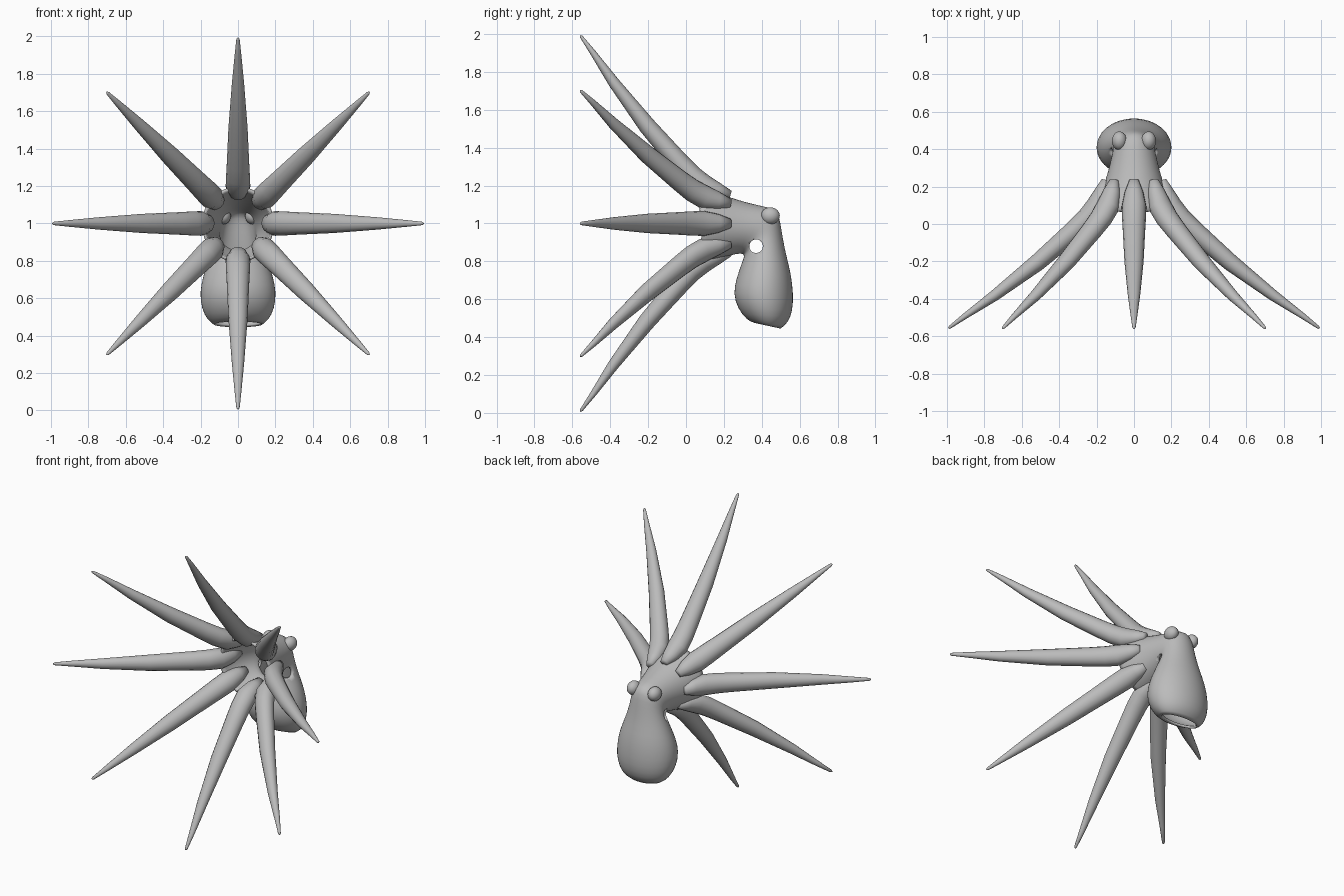
import bpy, bmesh, math
from mathutils import Vector, Matrix

cube = bpy.data.objects.get("Cube")
if cube:
    bpy.data.objects.remove(cube)

grey = bpy.data.materials.new("plain grey")
grey.use_nodes = True
COLOUR = (0.5, 0.5, 0.5, 1)
grey.diffuse_color = COLOUR
grey.node_tree.nodes["Principled BSDF"].inputs["Base Color"].default_value = COLOUR


def finish(name, bm):
    bmesh.ops.recalc_face_normals(bm, faces=bm.faces)
    mesh = bpy.data.meshes.new(name)
    bm.to_mesh(mesh)
    bm.free()
    mesh.materials.append(grey)
    mesh.shade_smooth()
    obj = bpy.data.objects.new(name, mesh)
    bpy.context.collection.objects.link(obj)
    return obj


def loft(name, rings, sides, capped):
    """Skin a list of (centre, half axis u, half axis v) ellipses."""
    bm = bmesh.new()
    loops = []
    for c, u, v in rings:
        angles = [2 * math.pi * i / sides for i in range(sides)]
        loops.append([bm.verts.new(c + u * math.cos(a) + v * math.sin(a)) for a in angles])
    for a, b in zip(loops, loops[1:]):
        for i in range(sides):
            j = (i + 1) % sides
            bm.faces.new((a[i], a[j], b[j], b[i]))
    if capped:
        bm.faces.new(loops[0])
        bm.faces.new(loops[-1])
    return finish(name, bm)


# Head and mantle: a hollow funnel that bends down into a bulb
# (outer y, outer z, inner y, inner z, half width)
sections = [
    (0.07, 1.20, 0.09, 0.79, 0.195), (0.13, 1.175, 0.14, 0.80, 0.185),
    (0.20, 1.15, 0.20, 0.82, 0.165), (0.32, 1.11, 0.27, 0.84, 0.135),
    (0.42, 1.09, 0.30, 0.84, 0.12), (0.485, 1.07, 0.305, 0.83, 0.112),
    (0.50, 1.00, 0.305, 0.82, 0.115), (0.512, 0.92, 0.30, 0.81, 0.13),
    (0.53, 0.83, 0.29, 0.78, 0.155), (0.555, 0.74, 0.265, 0.71, 0.188),
    (0.568, 0.63, 0.247, 0.63, 0.207), (0.565, 0.54, 0.272, 0.55, 0.197),
    (0.54, 0.475, 0.32, 0.49, 0.165), (0.50, 0.445, 0.36, 0.475, 0.13),
]
rings = []
for oy, oz, iy, iz, w in sections:
    outer, inner = Vector((0, oy, oz)), Vector((0, iy, iz))
    rings.append(((outer + inner) / 2, Vector((w, 0, 0)), (outer - inner) / 2))
body = loft("head_and_mantle", rings, 24, False)
sub = body.modifiers.new("smooth", "SUBSURF")
sub.levels = sub.render_levels = 1
shell = body.modifiers.new("wall", "SOLIDIFY")
shell.thickness = 0.016
shell.offset = -1

# Round opening through both sides of the neck
bm = bmesh.new()
bmesh.ops.create_cone(bm, cap_ends=True, segments=20, radius1=0.036, radius2=0.036, depth=0.8,
                      matrix=Matrix.Translation((0, 0.37, 0.88)) @ Matrix.Rotation(math.pi / 2, 4, "Y"))
cutter = finish("neck_hole_cutter", bm)
cutter.hide_render = True
cutter.hide_set(True)
cut = body.modifiers.new("neck_holes", "BOOLEAN")
cut.operation = "DIFFERENCE"
cut.solver = "EXACT"
cut.object = cutter

# Eight tapering arms around the mouth: (radius from axis, y, thickness)
path = [(0.15, 0.235, 0.025), (0.168, 0.17, 0.050), (0.198, 0.095, 0.066), (0.25, 0.03, 0.064),
        (0.32, -0.035, 0.060), (0.515, -0.205, 0.051), (0.745, -0.382, 0.033),
        (0.90, -0.49, 0.018), (0.985, -0.552, 0.009), (0.992, -0.558, 0.004)]
names = ["left", "upper_left", "top", "upper_right", "right", "lower_right", "bottom", "lower_left"]
for k, name in enumerate(names):
    a = k * math.pi / 4
    out = Vector((math.cos(a), 0, math.sin(a)))
    side = Vector((-math.sin(a), 0, math.cos(a)))
    pts = [Vector((0, y, 1)) + out * r for r, y, t in path]
    rings = []
    for i, p in enumerate(pts):
        along = (pts[min(i + 1, len(pts) - 1)] - pts[max(i - 1, 0)]).normalized()
        t = path[i][2]
        rings.append((p, side * t, side.cross(along) * t * 0.9))
    loft(name + "_arm", rings, 16, True)

# Raised eyes on top of the head
for name, s in (("left_eye", 1), ("right_eye", -1)):
    bm = bmesh.new()
    place = Matrix.Translation((s * 0.078, 0.445, 1.04)) @ Matrix.Diagonal((0.04, 0.05, 0.045, 1))
    bmesh.ops.create_uvsphere(bm, u_segments=20, v_segments=12, radius=1, matrix=place)
    finish(name, bm)
